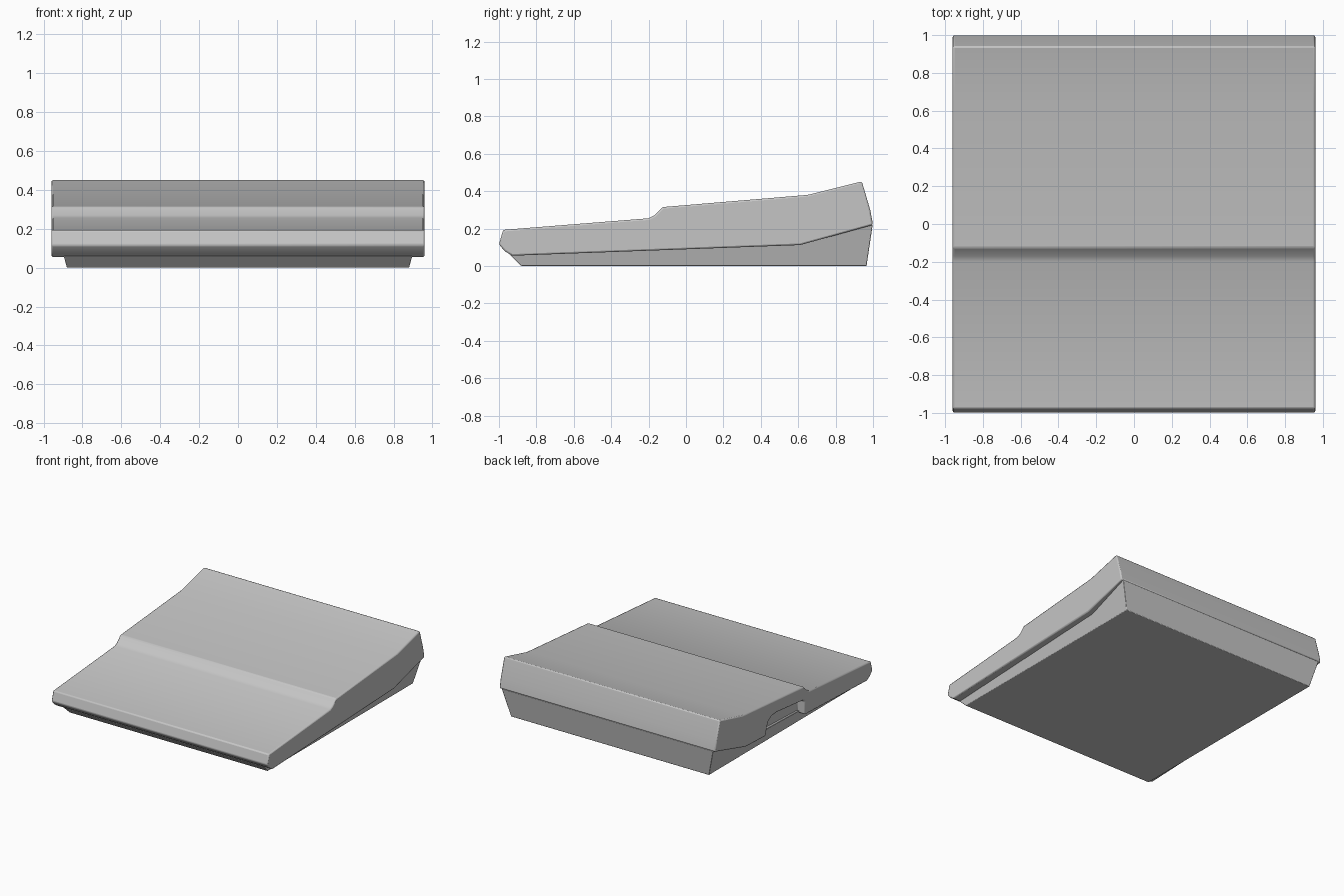
import bpy
import bmesh

cube = bpy.data.objects.get("Cube")
if cube:
    bpy.data.objects.remove(cube, do_unlink=True)

grey = bpy.data.materials.new("case grey")
grey.use_nodes = True
colour = (0.56, 0.56, 0.56, 1)
grey.diffuse_color = colour
grey.node_tree.nodes["Principled BSDF"].inputs["Base Color"].default_value = colour


def extrude_profile(name, profile, left, right):
    """Extrude a (y, z) profile along x; left and right give x at a height."""
    bm = bmesh.new()
    a = [bm.verts.new((left(z), y, z)) for y, z in profile]
    b = [bm.verts.new((right(z), y, z)) for y, z in profile]
    bm.faces.new(a)
    bm.faces.new(b)
    for i in range(len(profile)):
        j = (i + 1) % len(profile)
        bm.faces.new((a[i], a[j], b[j], b[i]))
    bmesh.ops.recalc_face_normals(bm, faces=bm.faces)
    mesh = bpy.data.meshes.new(name)
    bm.to_mesh(mesh)
    bm.free()
    mesh.materials.append(grey)
    obj = bpy.data.objects.new(name, mesh)
    bpy.context.collection.objects.link(obj)
    return obj


def activate(obj):
    bpy.ops.object.select_all(action="DESELECT")
    obj.select_set(True)
    bpy.context.view_layer.objects.active = obj


def soften(obj, width):
    """Round the edges slightly and smooth the shading."""
    bevel = obj.modifiers.new("soft edges", "BEVEL")
    bevel.width = width
    bevel.segments = 2
    bevel.limit_method = "ANGLE"
    bevel.angle_limit = 0.6
    activate(obj)
    bpy.ops.object.shade_smooth_by_angle(angle=0.5)


# Upper shell: stepped wedge with a lip along its lower edge
upper = extrude_profile("upper_shell", [
    (-1, 0.115), (-0.978, 0.193), (-0.2, 0.255), (-0.17, 0.27),
    (-0.125, 0.315), (0.65, 0.38), (0.94, 0.452), (0.985, 0.3),
    (1, 0.22), (0.61, 0.112), (-0.93, 0.055), (-0.97, 0.08),
], lambda z: -0.96, lambda z: 0.96)

# Recess for the side connectors, open at the bottom
cutter = extrude_profile("side_recess_cutter", [
    (-0.14, 0.0), (-0.14, 0.19), (-0.125, 0.207), (0.22, 0.24),
    (0.28, 0.235), (0.32, 0.21), (0.34, 0.17), (0.38, 0.0),
], lambda z: -1.1, lambda z: -0.89)
cutter.hide_render = True
cut = upper.modifiers.new("side recess", "BOOLEAN")
cut.operation = "DIFFERENCE"
cut.solver = "EXACT"
cut.object = cutter
activate(upper)
bpy.ops.object.modifier_apply(modifier=cut.name)
bpy.data.objects.remove(cutter, do_unlink=True)
soften(upper, 0.009)

# Lower tray: narrows towards the flat base
lower = extrude_profile("lower_tray", [
    (-0.94, 0.06), (-0.88, 0), (0.965, 0), (0.998, 0.22),
    (0.95, 0.23), (0.6, 0.13), (-0.9, 0.075),
], lambda z: -0.88 - 0.27 * z, lambda z: 0.88 + 0.27 * z)
soften(lower, 0.004)
